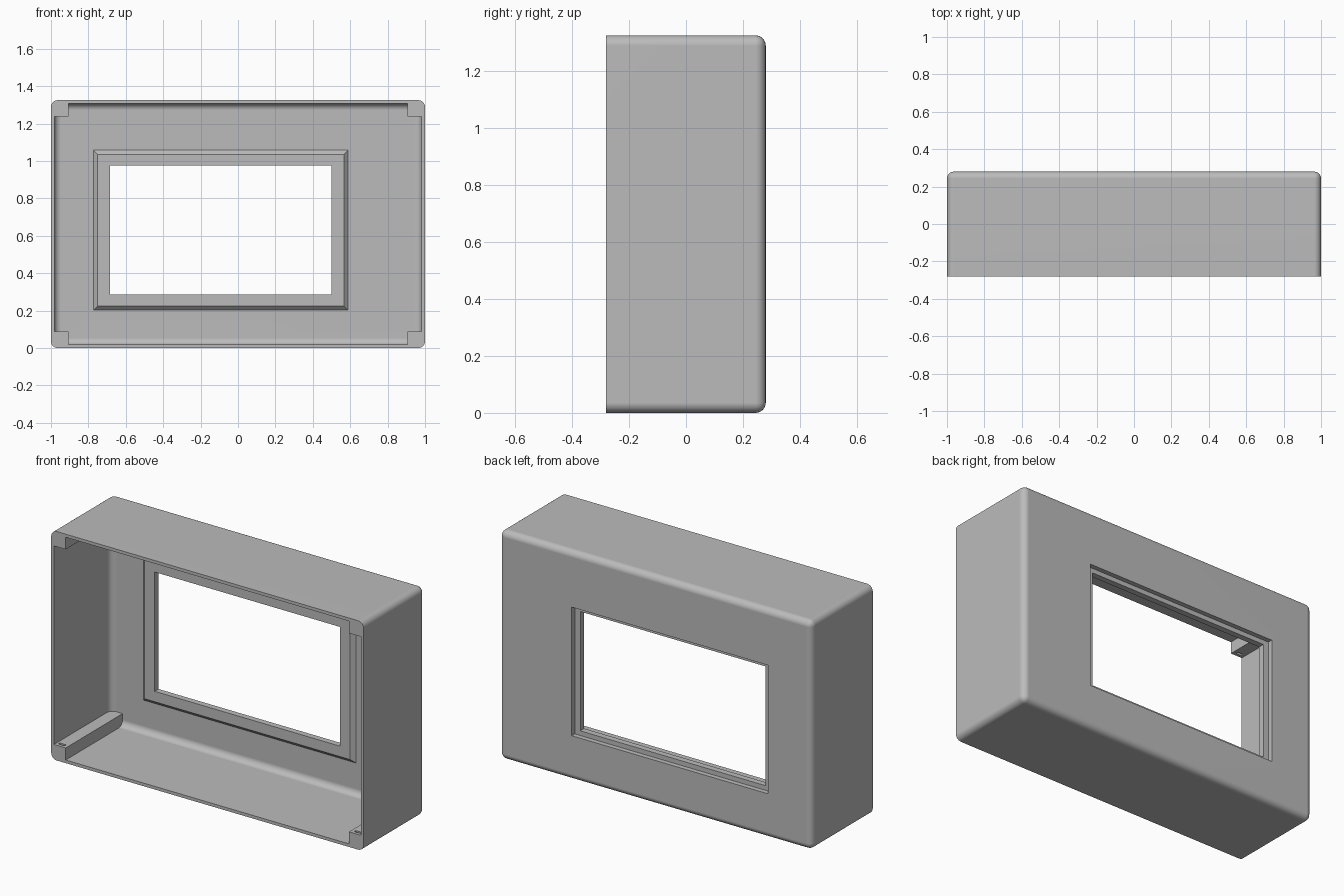
import bpy
import bmesh
import math
from mathutils import Vector

cube = bpy.data.objects.get("Cube")
if cube:
    bpy.data.objects.remove(cube, do_unlink=True)

grey = bpy.data.materials.new("plain_grey")
grey.use_nodes = True
GREY = (0.5, 0.5, 0.5, 1)
grey.diffuse_color = GREY
grey.node_tree.nodes["Principled BSDF"].inputs["Base Color"].default_value = GREY

W, H = 1.0, 1.325            # half width, full height
FRONT, BACK = -0.28, 0.28
WALL = 0.018                 # side wall thickness
FLOOR = 0.24                 # inner face of the back wall
WIN_X, WIN_Z = -0.0925, 0.63  # window centre


def finish(name, bm):
    bmesh.ops.recalc_face_normals(bm, faces=bm.faces)
    mesh = bpy.data.meshes.new(name)
    bm.to_mesh(mesh)
    bm.free()
    mesh.materials.append(grey)
    obj = bpy.data.objects.new(name, mesh)
    bpy.context.collection.objects.link(obj)
    return obj


def box(name, x, y, z, radius=0, round_sides=False, front_inset=0):
    """Box from (min, max) ranges; rounds the back edges, optionally the side edges too."""
    bm = bmesh.new()
    bmesh.ops.create_cube(bm, size=1)
    lo = Vector((x[0], y[0], z[0]))
    hi = Vector((x[1], y[1], z[1]))
    for v in bm.verts:
        at_front = v.co.y < 0
        for i in range(3):
            low_side = v.co[i] < 0
            v.co[i] = lo[i] if low_side else hi[i]
            if at_front and i != 1:
                v.co[i] += front_inset if low_side else -front_inset
    if radius:
        edges = []
        for e in bm.edges:
            ys = [v.co.y for v in e.verts]
            if min(ys) > y[1] - 1e-4 or (round_sides and max(ys) - min(ys) > 0.1):
                edges.append(e)
        bmesh.ops.bevel(bm, geom=edges, offset=radius, segments=6,
                        profile=0.5, affect='EDGES', clamp_overlap=True)
    return finish(name, bm)


def window_box(name, half_w, half_h, y, front_inset=0):
    return box(name, (WIN_X - half_w, WIN_X + half_w), y,
               (WIN_Z - half_h, WIN_Z + half_h), front_inset=front_inset)


def screw_hole(x, z):
    bm = bmesh.new()
    bmesh.ops.create_cone(bm, cap_ends=True, segments=24,
                          radius1=0.012, radius2=0.012, depth=0.2)
    for v in bm.verts:
        v.co = Vector((x + v.co.x, FRONT + v.co.z, z + v.co.y))
    return finish("screw_hole_cutter", bm)


def combine(target, tool, operation):
    tool.hide_render = True
    mod = target.modifiers.new(operation.lower(), 'BOOLEAN')
    mod.operation = operation
    mod.solver = 'EXACT'
    mod.object = tool
    bpy.context.view_layer.objects.active = target
    bpy.ops.object.modifier_apply(modifier=mod.name)
    bpy.data.objects.remove(tool, do_unlink=True)


# Hollow housing, open at the front
housing = box("housing", (-W, W), (FRONT, BACK), (0, H), 0.036, True)
cavity = box("cavity_cutter", (-W + WALL, W - WALL), (FRONT - 0.1, FLOOR),
             (WALL, H - WALL), 0.036)
combine(housing, cavity, 'DIFFERENCE')

# Raised bevelled window frame on the inside of the back wall
frame = window_box("window_frame", 0.688, 0.435, (0.217, 0.247), 0.03)
combine(housing, frame, 'UNION')

# Corner posts with a screw hole and a nut slot each
corners = [(sx, sz) for sx in (-1, 1) for sz in (-1, 1)]
for sx, sz in corners:
    xs = sorted((sx * 0.907, sx * 0.985))
    zs = sorted(H / 2 + sz * d for d in (H / 2 - 0.088, H / 2 - 0.015))
    combine(housing, box("corner_post", xs, (FRONT, FLOOR + 0.01), zs), 'UNION')
for sx, sz in corners:
    combine(housing, screw_hole(sx * 0.952, H / 2 + sz * (H / 2 - 0.051)), 'DIFFERENCE')
    xs = (sx * 0.947 - 0.02, sx * 0.947 + 0.02)
    zs = sorted(H / 2 + sz * d for d in (H / 2 - 0.12, H / 2 - 0.03))
    combine(housing, box("nut_slot_cutter", xs, (-0.262, -0.247), zs), 'DIFFERENCE')

# Window opening with a stepped recess at the back
combine(housing, window_box("opening_cutter", 0.593, 0.345, (0.1, 0.4)), 'DIFFERENCE')
combine(housing, window_box("recess_cutter", 0.628, 0.372, (0.252, 0.4)), 'DIFFERENCE')

# Smooth rounded edges, crisp corners
bpy.ops.object.select_all(action='DESELECT')
housing.select_set(True)
bpy.context.view_layer.objects.active = housing
bpy.ops.object.shade_smooth_by_angle(angle=math.radians(30))
normals = housing.modifiers.new("weighted_normals", 'WEIGHTED_NORMAL')
normals.keep_sharp = True
